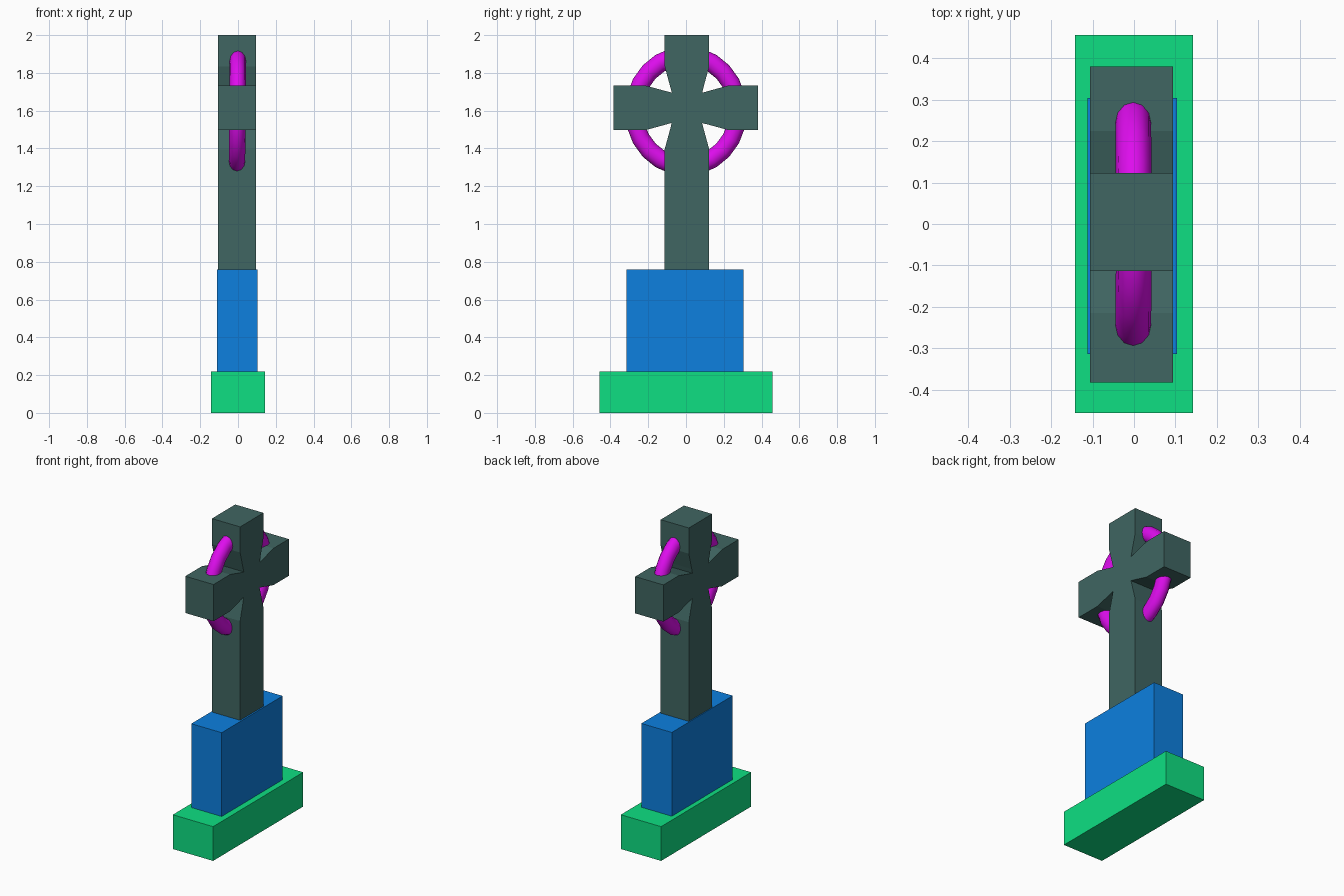
import bpy, bmesh, math

if "Cube" in bpy.data.objects:
    bpy.data.objects.remove(bpy.data.objects["Cube"])


def paint(obj, name, rgb):
    # Colours are given as display values, stored as linear
    mat = bpy.data.materials.new(name)
    mat.diffuse_color = (*[((c + 0.055) / 1.055) ** 2.4 for c in rgb], 1)
    mat.use_nodes = True
    mat.node_tree.nodes["Principled BSDF"].inputs["Base Color"].default_value = mat.diffuse_color
    obj.data.materials.append(mat)


def block(name, lo, hi):
    size = [b - a for a, b in zip(lo, hi)]
    bpy.ops.mesh.primitive_cube_add(size=1, location=[(a + b) / 2 for a, b in zip(lo, hi)])
    obj = bpy.context.object
    obj.name = name
    obj.scale = size
    bpy.ops.object.transform_apply(location=False, rotation=False, scale=True)
    return obj


def extrude_yz(name, outline, x0, x1):
    bm = bmesh.new()
    face = bm.faces.new([bm.verts.new((x0, y, z)) for y, z in outline])
    ext = bmesh.ops.extrude_face_region(bm, geom=[face])
    for v in ext["geom"]:
        if isinstance(v, bmesh.types.BMVert):
            v.co.x = x1
    # The extrude drops the starting face, so cap that end again
    bmesh.ops.holes_fill(bm, edges=[e for e in bm.edges if e.is_boundary], sides=0)
    bmesh.ops.recalc_face_normals(bm, faces=bm.faces)
    mesh = bpy.data.meshes.new(name)
    bm.to_mesh(mesh)
    bm.free()
    obj = bpy.data.objects.new(name, mesh)
    bpy.context.collection.objects.link(obj)
    return obj


# Stepped base
paint(block("base_slab", (-0.143, -0.457, 0), (0.143, 0.457, 0.22)), "green", (0.055, 0.875, 0.51))
paint(block("pedestal", (-0.112, -0.314, 0.22), (0.104, 0.304, 0.758)), "blue", (0.05, 0.5, 0.875))

# Cross: one arm edge tapers in to the centre, repeated for all four arms
CY, CZ, HALF = 0.005, 1.615, 0.118
taper = [(0.22, HALF), (0.11, 0.088), (0.08, 0.081)]
lengths = [0.376, 0.385, 0.388, CZ - 0.758]  # right, top, left, foot
outline = []
for i, length in enumerate(lengths):
    c, s = round(math.cos(i * math.pi / 2)), round(math.sin(i * math.pi / 2))
    arm = [(d, -w) for d, w in reversed(taper)]
    arm += [(length, -HALF), (length, HALF)] + taper
    for a, b in arm[:-1]:
        outline.append((CY + a * c - b * s, CZ + a * s + b * c))
paint(extrude_yz("cross", outline, -0.106, 0.094), "stone", (0.25, 0.40, 0.385))

# Ring around the crossing, slightly taller than wide
bpy.ops.mesh.primitive_torus_add(major_radius=0.28, minor_radius=0.048,
                                 major_segments=24, minor_segments=12,
                                 location=(-0.003, 0, 1.598),
                                 rotation=(0, math.pi / 2 + 0.008, 0))
ring = bpy.context.object
ring.name = "ring"
ring.scale = (1.045, 0.985, 0.9)
bpy.ops.object.transform_apply(location=False, rotation=False, scale=True)
bpy.ops.object.shade_smooth_by_angle(angle=math.radians(40))
paint(ring, "magenta", (0.87, 0.05, 0.93))
